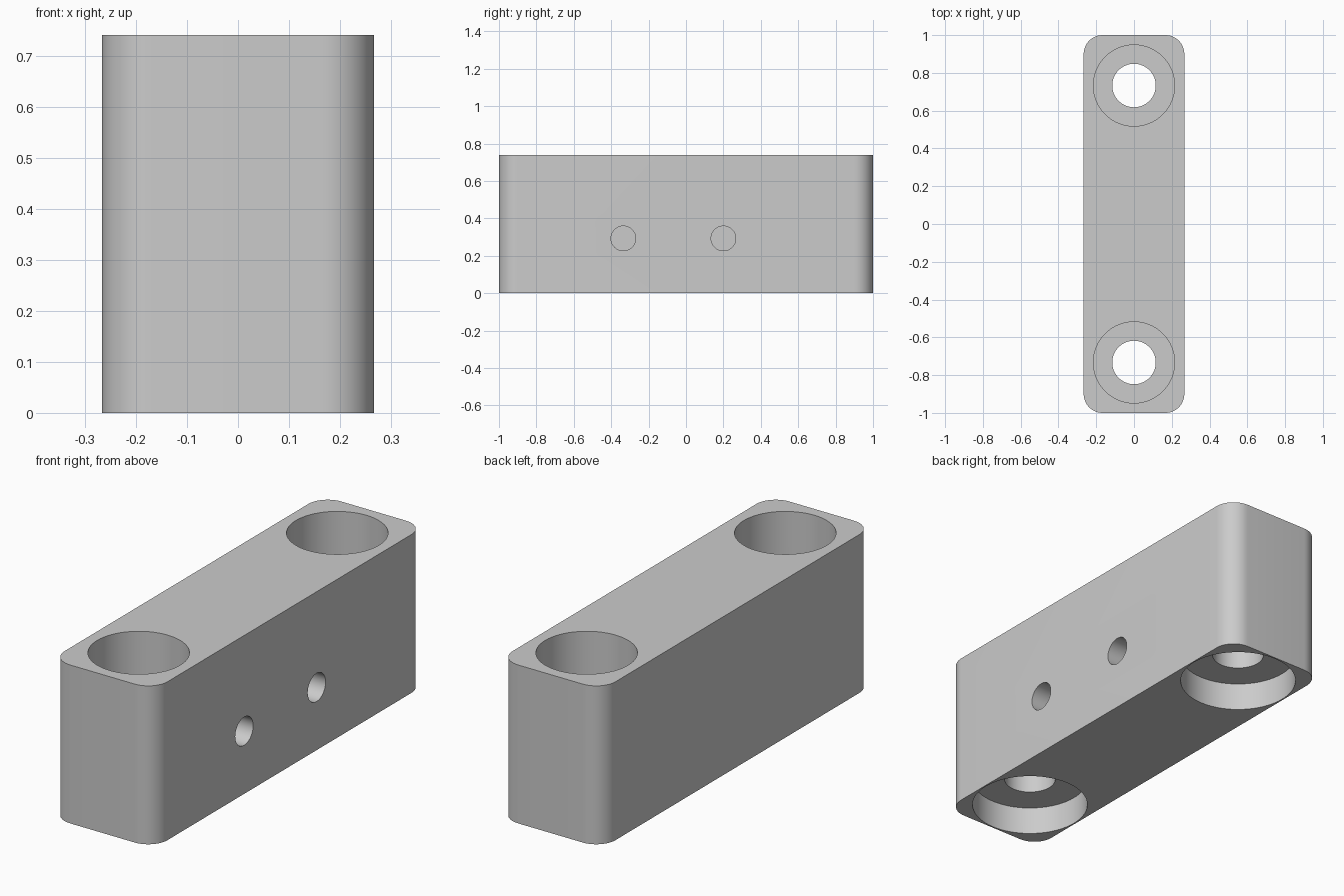
import bpy
from math import radians, pi

cube = bpy.data.objects.get("Cube")
if cube:
    bpy.data.objects.remove(cube, do_unlink=True)

WIDTH, LENGTH, HEIGHT = 0.533, 2.0, 0.74
CORNER = 0.1
BORE_Y = 0.733      # distance of each bore from the middle
RECESS_TOP = 0.133  # ceiling of the underside recess
LEDGE_TOP = 0.33    # floor of the upper counterbore
OVER = 0.05         # how far cutters reach past a face

grey = bpy.data.materials.new("plain_grey")
grey.use_nodes = True
colour = (0.6, 0.6, 0.6, 1)
grey.diffuse_color = colour
grey.node_tree.nodes["Principled BSDF"].inputs["Base Color"].default_value = colour


def activate(obj):
    bpy.ops.object.select_all(action='DESELECT')
    obj.select_set(True)
    bpy.context.view_layer.objects.active = obj


def cut_cylinder(body, radius, centre, depth, rotation=(0, 0, 0)):
    """Subtract a cylinder from the body and discard the cutter."""
    bpy.ops.mesh.primitive_cylinder_add(vertices=64, radius=radius, depth=depth,
                                        location=centre, rotation=rotation)
    cutter = bpy.context.object
    cutter.hide_render = True
    mod = body.modifiers.new("hole", 'BOOLEAN')
    mod.operation = 'DIFFERENCE'
    mod.solver = 'EXACT'
    mod.object = cutter
    activate(body)
    bpy.ops.object.modifier_apply(modifier=mod.name)
    bpy.data.objects.remove(cutter, do_unlink=True)


def cut_vertical(body, radius, y, low, high):
    cut_cylinder(body, radius, (0, y, (low + high) / 2), high - low)


# Block with rounded vertical corners
bpy.ops.mesh.primitive_cube_add(size=1, location=(0, 0, HEIGHT / 2))
block = bpy.context.object
block.name = "mounting_block"
block.scale = (WIDTH, LENGTH, HEIGHT)
bpy.ops.object.transform_apply(location=True, rotation=True, scale=True)
weights = block.data.attributes.new("bevel_weight_edge", 'FLOAT', 'EDGE')
for edge in block.data.edges:
    a, b = (block.data.vertices[i].co for i in edge.vertices)
    weights.data[edge.index].value = 1.0 if abs(a.z - b.z) > 0.1 else 0.0
bevel = block.modifiers.new("corners", 'BEVEL')
bevel.limit_method = 'WEIGHT'
bevel.width = CORNER
bevel.segments = 12
activate(block)
bpy.ops.object.modifier_apply(modifier=bevel.name)
block.data.materials.append(grey)

# Stepped bores: underside recess, through hole, upper counterbore
for y in (-BORE_Y, BORE_Y):
    cut_vertical(block, 0.115, y, -OVER, HEIGHT + OVER)
    cut_vertical(block, 0.26, y, -OVER, RECESS_TOP)
    cut_vertical(block, 0.215, y, LEDGE_TOP, HEIGHT + OVER)

# Blind holes in the +x side
HOLE_DEPTH = 0.4
for y in (-0.335, 0.2):
    x = WIDTH / 2 + OVER / 2 - HOLE_DEPTH / 2
    cut_cylinder(block, 0.066, (x, y, 0.293), HOLE_DEPTH + OVER, (0, pi / 2, 0))

activate(block)
bpy.ops.object.shade_smooth_by_angle(angle=radians(30))
